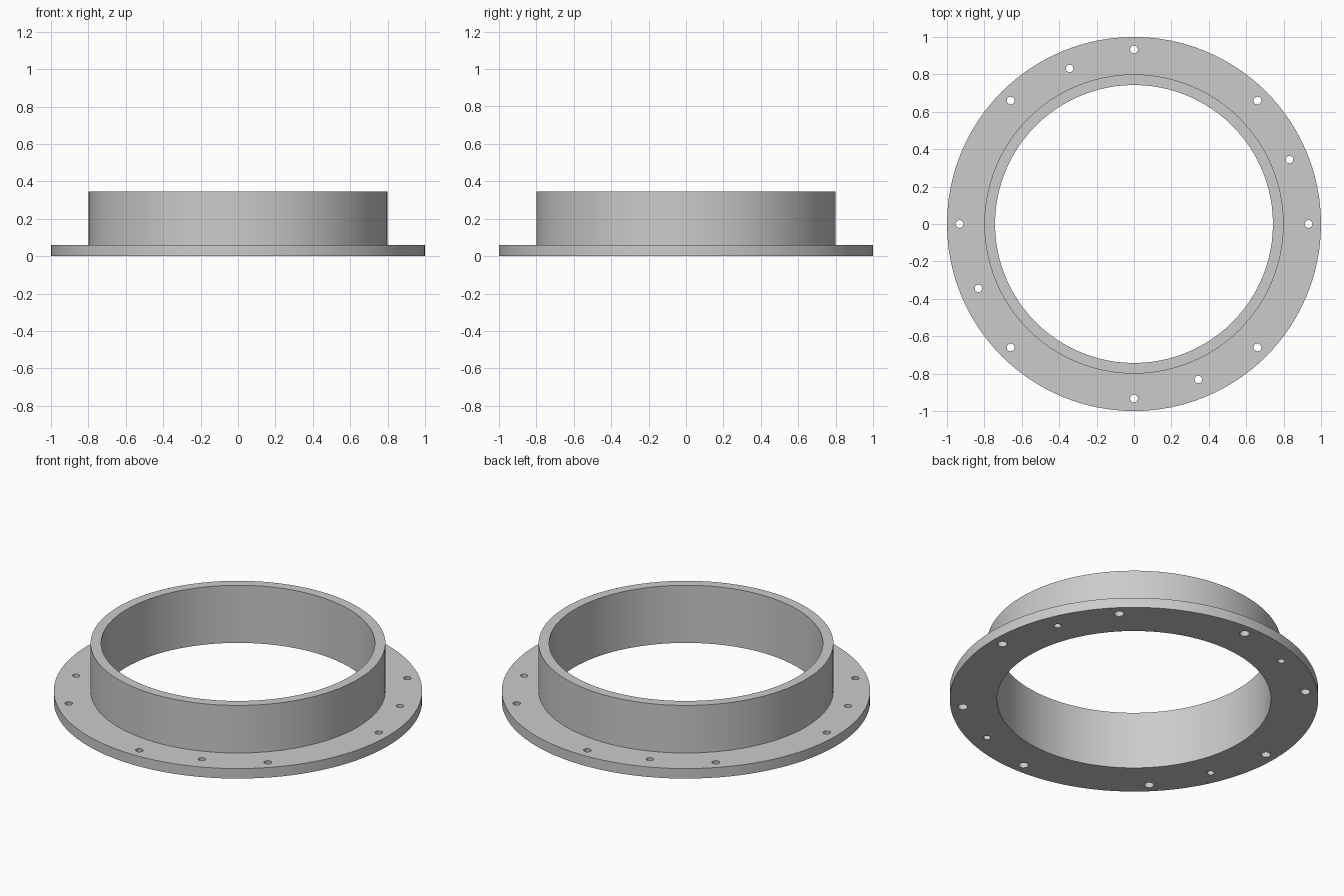
import bpy
import bmesh
from math import cos, sin, pi, radians

cube = bpy.data.objects.get("Cube")
if cube:
    bpy.data.objects.remove(cube, do_unlink=True)

SEGMENTS = 96
FLANGE_TOP = 0.06

metal = bpy.data.materials.new("plain grey metal")
metal.use_nodes = True
grey = (0.6, 0.6, 0.6, 1)
metal.diffuse_color = grey
metal.node_tree.nodes["Principled BSDF"].inputs["Base Color"].default_value = grey


def add_object(name, bm):
    bmesh.ops.recalc_face_normals(bm, faces=bm.faces[:])
    mesh = bpy.data.meshes.new(name)
    bm.to_mesh(mesh)
    bm.free()
    mesh.materials.append(metal)
    obj = bpy.data.objects.new(name, mesh)
    bpy.context.collection.objects.link(obj)
    return obj


def lathe(name, profile):
    """Revolve a closed (radius, height) profile around the z axis."""
    bm = bmesh.new()
    rings = []
    for i in range(SEGMENTS):
        a = 2 * pi * i / SEGMENTS
        rings.append([bm.verts.new((r * cos(a), r * sin(a), z)) for r, z in profile])
    n = len(profile)
    for i, ring in enumerate(rings):
        following = rings[(i + 1) % SEGMENTS]
        for j in range(n):
            k = (j + 1) % n
            bm.faces.new((ring[j], following[j], following[k], ring[k]))
    return add_object(name, bm)


def drill(bm, angle, distance, bottom_radius, top_radius):
    """Add one hole cutter whose radii are exact at the flange faces."""
    margin = 0.02
    slope = (top_radius - bottom_radius) / FLANGE_TOP
    made = bmesh.ops.create_cone(
        bm, cap_ends=True, segments=24,
        radius1=bottom_radius - slope * margin,
        radius2=top_radius + slope * margin,
        depth=FLANGE_TOP + 2 * margin)
    a = radians(angle)
    bmesh.ops.translate(bm, verts=made["verts"],
                        vec=(distance * cos(a), distance * sin(a), FLANGE_TOP / 2))


# Flange and upright collar in one turned profile
ring = lathe("flanged_collar", [(0.743, 0), (1, 0), (1, FLANGE_TOP),
                                (0.8, FLANGE_TOP), (0.8, 0.345), (0.743, 0.345)])

# Eight tapered bolt holes and four straight, slightly inset holes
bm = bmesh.new()
for i in range(8):
    drill(bm, 45 * i, 0.933, 0.027, 0.021)
for i in range(4):
    drill(bm, 22.5 + 90 * i, 0.9, 0.02, 0.02)
cutter = add_object("hole_cutter", bm)
cutter.hide_render = True
cutter.hide_viewport = True

holes = ring.modifiers.new("bolt holes", "BOOLEAN")
holes.operation = "DIFFERENCE"
holes.solver = "EXACT"
holes.object = cutter

# Apply the holes, remove the cutter and smooth the round walls
bpy.context.view_layer.update()
cut_mesh = bpy.data.meshes.new_from_object(
    ring.evaluated_get(bpy.context.evaluated_depsgraph_get()))
ring.modifiers.clear()
ring.data = cut_mesh
bpy.data.objects.remove(cutter, do_unlink=True)

bpy.ops.object.select_all(action="DESELECT")
ring.select_set(True)
bpy.context.view_layer.objects.active = ring
bpy.ops.object.shade_smooth_by_angle(angle=radians(30))
